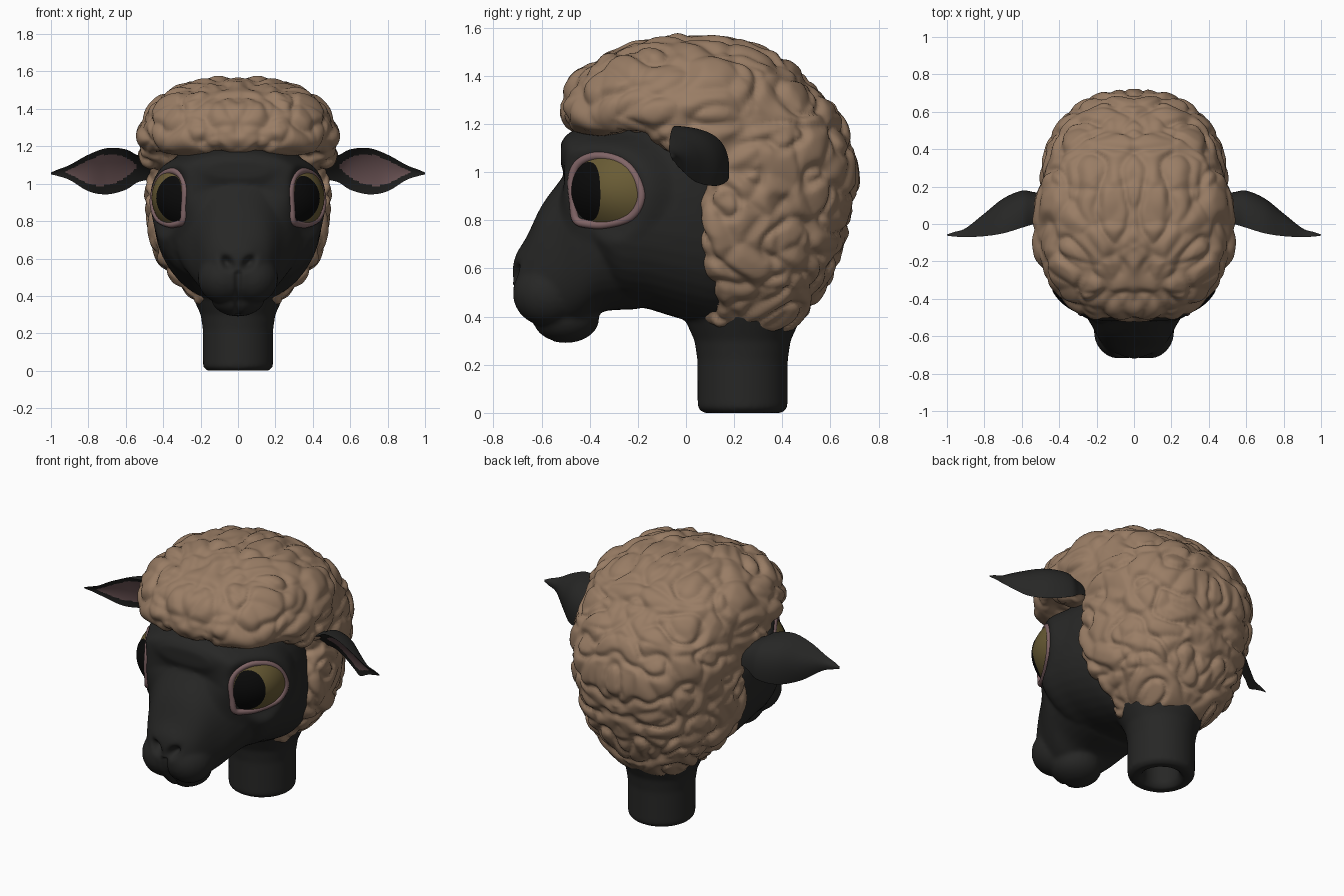
import bpy, bmesh, math
from mathutils import Vector, Matrix, noise

if "Cube" in bpy.data.objects:
    bpy.data.objects.remove(bpy.data.objects["Cube"])


def material(name, rgb):
    m = bpy.data.materials.new(name)
    m.diffuse_color = (*rgb, 1)
    m.use_nodes = True
    m.node_tree.nodes["Principled BSDF"].inputs["Base Color"].default_value = m.diffuse_color
    return m


BLACK = material("dark_skin", (0.020, 0.020, 0.019))
WOOL = material("tan_wool", (0.32, 0.205, 0.13))
PINK = material("pink_skin", (0.22, 0.13, 0.135))
IRIS = material("olive_iris", (0.14, 0.105, 0.035))
PUPIL = material("pupil", (0.003, 0.003, 0.003))


def spline(pts, per, closed=False):
    """Catmull-Rom resampling of tuples of any size."""
    n, out = len(pts), []
    get = (lambda i: pts[i % n]) if closed else (lambda i: pts[min(max(i, 0), n - 1)])
    for i in range(n if closed else n - 1):
        for k in range(per):
            t = k / per
            out.append(tuple(0.5 * (2 * b + (c - a) * t + (2 * a - 5 * b + 4 * c - d) * t * t
                                    + (3 * b - a - 3 * c + d) * t ** 3)
                             for a, b, c, d in zip(get(i - 1), get(i), get(i + 1), get(i + 2))))
    return out if closed else out + [tuple(pts[-1])]


def loft(bm, rings):
    """Closed skin through rings of points; returns the side faces in order."""
    vs = [[bm.verts.new(p) for p in r] for r in rings]
    n, faces = len(rings[0]), []
    for a, b in zip(vs, vs[1:]):
        for j in range(n):
            k = (j + 1) % n
            faces.append(bm.faces.new((a[j], a[k], b[k], b[j])))
    bm.faces.new(vs[0])
    bm.faces.new(vs[-1])
    return faces


def superellipse(n=2.3, count=40):
    for j in range(count):
        a = 2 * math.pi * j / count
        c, s = math.cos(a), math.sin(a)
        yield math.copysign(abs(c) ** (2 / n), c), math.copysign(abs(s) ** (2 / n), s)


def blob(bm, centre, radii):
    """Ellipsoid, mirrored when off the centre line."""
    for side in ((1, -1) if centre[0] else (1,)):
        m = Matrix.Translation((centre[0] * side, *centre[1:])) @ Matrix.Diagonal((*radii, 1))
        bmesh.ops.create_uvsphere(bm, u_segments=24, v_segments=16, radius=1, matrix=m)


def apply_modifier(ob, kind, **settings):
    bpy.context.view_layer.objects.active = ob
    mod = ob.modifiers.new("step", kind)
    for k, v in settings.items():
        setattr(mod, k, v)
    bpy.ops.object.modifier_apply(modifier=mod.name)


def finish(bm, name, mats, voxel=None, smooth=0, recalc=True):
    if recalc:
        bmesh.ops.recalc_face_normals(bm, faces=bm.faces)
    me = bpy.data.meshes.new(name)
    bm.to_mesh(me)
    bm.free()
    ob = bpy.data.objects.new(name, me)
    bpy.context.collection.objects.link(ob)
    for m in mats:
        me.materials.append(m)
    if voxel:
        apply_modifier(ob, 'REMESH', mode='VOXEL', voxel_size=voxel)
        apply_modifier(ob, 'SMOOTH', factor=.5, iterations=smooth)
    ob.data.polygons.foreach_set("use_smooth", [True] * len(ob.data.polygons))
    return ob


# Head: cranium and muzzle lofted along y as (y, bottom, top, half width)
bm = bmesh.new()
cranium = [(-.52, 1.03, 1.12, .16), (-.49, .95, 1.16, .28), (-.42, .72, 1.19, .38),
           (-.3, .48, 1.22, .435), (-.15, .43, 1.25, .45), (0, .385, 1.25, .44),
           (.15, .36, 1.2, .40), (.35, .40, 1.1, .3)]
muzzle = [(-.72, .50, .60, .05), (-.705, .44, .66, .10), (-.66, .39, .735, .155),
          (-.60, .36, .86, .195), (-.52, .35, .97, .24), (-.44, .37, 1.08, .295),
          (-.35, .42, 1.12, .345), (-.2, .43, 1.1, .36)]
for part in (cranium, muzzle):
    loft(bm, [[(w * c, y, (b + t) / 2 + (t - b) / 2 * s) for c, s in superellipse()]
              for y, b, t, w in spline(part, 4)])
# Lip pads, chin and nostril wings
blob(bm, (.08, -.575, .495), (.135, .145, .135))
blob(bm, (0, -.50, .39), (.145, .14, .10))
blob(bm, (.06, -.668, .595), (.055, .052, .06))
# Hollow neck
neck = [(.001, .3), (.10, .3), (.10, .03), (.12, 0), (.165, 0), (.187, .02), (.188, .22),
        (.20, .3), (.25, .41), (.22, .55), (.001, .6)]
loft(bm, [[(r * c, .235 + r * s, z) for c, s in superellipse(2)] for r, z in neck])
head = finish(bm, "head", [BLACK], 0.0115, 8)

# Eye frame: centre, tangent (towards the back) and outward normal
EC, ET, EN = Vector((.366, -.33, .925)), Vector((.51, .86, 0)), Vector((.86, -.51, 0))
for v in head.data.vertices:
    p = v.co.copy()
    side = -1 if p.x < 0 else 1
    p.x = abs(p.x)
    # Nostrils and lip cleft
    if p.y < -.5:
        p.y += .06 * math.exp(-((p.x - .06 - .4 * (p.z - .58)) / .028) ** 2 - ((p.z - .58) / .034) ** 2)
        if .30 < p.z < .53:
            p.y += .03 * math.exp(-(p.x / .016) ** 2)
    # Eye sockets
    d = p - EC
    u, w = d.dot(ET), d.dot(EN)
    e = math.hypot(u / .175, d.z / .15)
    if e < 1.6 and w > -.2:
        f = 1 if e < 1 else (1 - (e - 1) / .6)
        f = f * f * (3 - 2 * f)
        p += EN * (f * ((-.03 if e < .9 else .005) - w))
    p.x *= side
    v.co = p

# Eyes: bulging patch inside a rounded outline, pupil patch on top, lid ring around
outline = spline([(-.165, .05), (-.128, .115), (-.04, .142), (.07, .12), (.14, .06), (.17, -.03),
                  (.12, -.11), (0, -.142), (-.09, -.14), (-.145, -.122), (-.158, -.05)], 5, True)
oval = [(-.072 + .086 * c, .122 * s - .005) for c, s in superellipse(2.1, 48)]


def eye_point(u, v, w, side):
    p = EC + ET * u + Vector((0, 0, v)) + EN * w
    return Vector((p.x * side, p.y, p.z))


def eye_patch(name, edge, lift, side, mat):
    cu, cv = (sum(c) / len(edge) for c in zip(*edge))
    bm, rows, n = bmesh.new(), [], len(edge)
    for k in range(13):
        pts = [(cu + (u - cu) * k / 12, cv + (v - cv) * k / 12) for u, v in (edge if k else edge[:1])]
        rows.append([bm.verts.new(eye_point(u, v, lift + .072 * (1 - (u / .18) ** 2 - (v / .152) ** 2), side))
                     for u, v in pts])
    for a, b in zip(rows, rows[1:]):
        for j in range(n):
            i = (j + 1) % n
            q = (a[j], b[j], b[i], a[i]) if len(a) > 1 else (a[0], b[j], b[i])
            bm.faces.new(q)
    bm.normal_update()
    if sum(f.normal.x * f.calc_area() for f in bm.faces) * side < 0:
        bmesh.ops.reverse_faces(bm, faces=bm.faces)
    finish(bm, name, [mat], recalc=False)


for side, tag in ((1, "left"), (-1, "right")):
    eye_patch(tag + "_eye", outline, 0, side, IRIS)
    eye_patch(tag + "_pupil", oval, .003, side, PUPIL)

    # Eyelid ring
    bm, rows, n = bmesh.new(), [], len(outline)
    for j, (u, v) in enumerate(outline):
        a, b = outline[j - 1], outline[(j + 1) % n]
        out = Vector((a[1] - b[1], b[0] - a[0])).normalized()
        rows.append([bm.verts.new(eye_point(u + out.x * .018 * math.cos(t), v + out.y * .018 * math.cos(t),
                                            .002 + .018 * math.sin(t), side))
                     for t in [2 * math.pi * m / 12 for m in range(12)]])
    for j in range(n):
        for m in range(12):
            a, b, k = rows[j], rows[(j + 1) % n], (m + 1) % 12
            bm.faces.new((a[m], a[k], b[k], b[m]))
    finish(bm, tag + "_eyelid", [PINK])

    # Ear: crescent sections as (x, front edge y z, back edge y z)
    ear = [(.42, .02, 1.11, .15, 1.03), (.53, 0, 1.145, .17, 1.01), (.6, -.02, 1.183, .175, .968),
           (.7, -.05, 1.19, .125, .943), (.8, -.065, 1.155, .04, .96), (.9, -.07, 1.10, -.03, 1.02),
           (.96, -.067, 1.077, -.045, 1.04), (1.0, -.062, 1.06, -.056, 1.05)]
    bm = bmesh.new()
    N, stations, rings = 72, spline(ear, 12), []
    for x, y1, z1, y2, z2 in stations:
        a, b = Vector((y1, z1)), Vector((y2, z2))
        back, ring = Vector((a.y - b.y, b.x - a.x)), []
        for j in range(N):
            t = 2 * math.pi * j / N
            s = -math.cos(t)
            q = a.lerp(b, (s + 1) / 2) + back * ((.29 if j <= N // 2 else .08) * (1 - s * s))
            ring.append((x * side, q.x, q.y))
        rings.append(ring)
    for i, f in enumerate(loft(bm, rings)):
        x, j = stations[i // N][0], i % N
        room = 1 - ((x - .73) / .19) ** 2
        if j >= N // 2 and room > 0 and abs(math.cos(2 * math.pi * (j + .5) / N)) < .68 * math.sqrt(room):
            f.material_index = 1
    finish(bm, tag + "_ear", [BLACK, PINK])

# Wool: nape and crown lofted along z as (z, front, middle, back, half width)
bm = bmesh.new()
nape = [(.345, .07, .2, .44, .21), (.42, .05, .19, .50, .285), (.55, .055, .16, .585, .40),
        (.7, .03, .13, .65, .455), (.85, .03, .12, .69, .48), (1.0, .09, .15, .705, .495),
        (1.12, .05, .12, .69, .50), (1.25, -.1, .05, .63, .50), (1.38, -.2, 0, .48, .42)]
crown = [(1.165, -.47, -.02, .5, .48), (1.22, -.52, -.02, .6, .525), (1.3, -.515, -.02, .57, .52),
         (1.4, -.46, -.01, .48, .475), (1.48, -.36, 0, .37, .385), (1.535, -.20, .03, .25, .25),
         (1.56, -.06, .06, .16, .12)]
for part in (nape, crown):
    loft(bm, [[(w * c, m + (k - m if s > 0 else m - f) * s, z) for c, s in superellipse(2.35, 64)]
              for z, f, m, k, w in spline(part, 5)])
blob(bm, (.43, 0, 1.16), (.095, .15, .09))
wool = finish(bm, "wool", [WOOL], 0.0125, 10)

# Curly lumps on the wool: rounded worms between creases of a warped noise
normals = [v.normal.copy() for v in wool.data.vertices]
for v, nrm in zip(wool.data.vertices, normals):
    p = Vector((abs(v.co.x), v.co.y, v.co.z))
    p += noise.noise_vector(p * 4) * .05
    scale = 5.5 if p.z > 1.2 else 5.5 + 2 * min(1, (1.2 - p.z) / .2)
    lump = min(1, abs(noise.noise(p * scale)) * 3.2)
    lump = math.sin(lump * math.pi / 2)
    dist = noise.voronoi(p * 6)[0]
    cell = math.sin(min(1, (dist[1] - dist[0]) / .6) * math.pi / 2)
    v.co += nrm * (.024 * lump + .018 * cell - .020)
apply_modifier(wool, 'SMOOTH', factor=.5, iterations=3)
